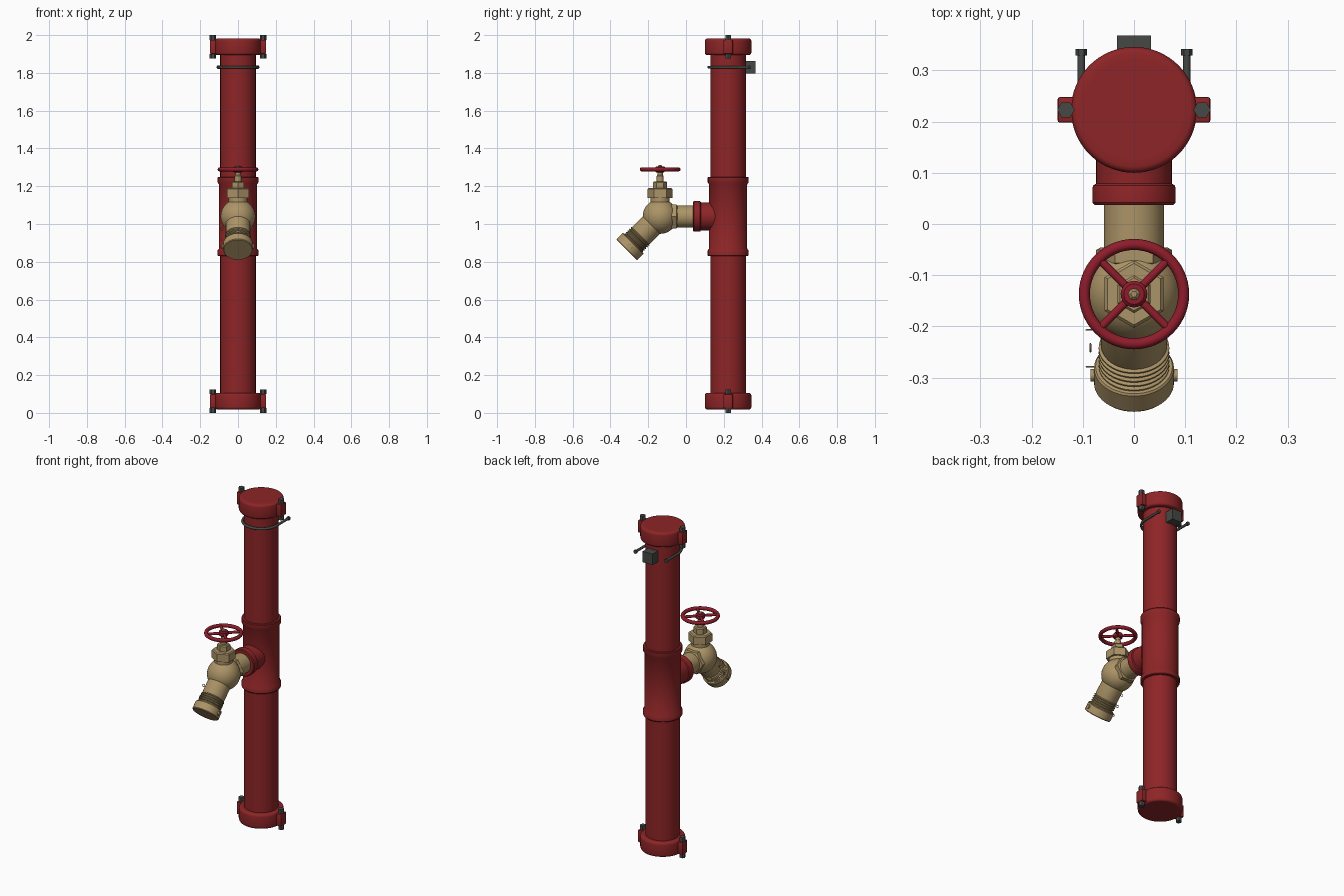
import bpy, bmesh, math
from mathutils import Vector

if "Cube" in bpy.data.objects:
    bpy.data.objects.remove(bpy.data.objects["Cube"])

PY = 0.223                      # riser axis y
VALVE = Vector((0, -0.137, 1.04))  # valve ball centre


def material(name, rgb):
    m = bpy.data.materials.new(name)
    m.diffuse_color = (*rgb, 1)
    m.use_nodes = True
    m.node_tree.nodes["Principled BSDF"].inputs["Base Color"].default_value = m.diffuse_color
    return m


RED = material("red paint", (0.27, 0.018, 0.02))
WHEEL = material("crimson handwheel", (0.27, 0.012, 0.024))
BRASS = material("brass", (0.41, 0.295, 0.135))
DARK = material("dark steel", (0.06, 0.066, 0.06))


def finish(name, bm, mat):
    bmesh.ops.recalc_face_normals(bm, faces=bm.faces)
    me = bpy.data.meshes.new(name)
    bm.to_mesh(me)
    bm.free()
    ob = bpy.data.objects.new(name, me)
    bpy.context.collection.objects.link(ob)
    me.materials.append(mat)
    bpy.ops.object.select_all(action='DESELECT')
    ob.select_set(True)
    bpy.context.view_layer.objects.active = ob
    bpy.ops.object.shade_smooth_by_angle(angle=math.radians(35))
    return ob


def lathe(name, profile, origin, axis, mat, segs=48, turn=0.0):
    """Revolve (radius, height) points about an axis and cap both ends."""
    bm = bmesh.new()
    q = Vector(axis).to_track_quat('Z', 'Y')
    o = Vector(origin)
    rings = []
    for r, h in profile:
        rings.append([bm.verts.new(o + q @ Vector((
            r * math.cos(turn + math.tau * i / segs),
            r * math.sin(turn + math.tau * i / segs), h))) for i in range(segs)])
    for a, b in zip(rings, rings[1:]):
        for i in range(segs):
            j = (i + 1) % segs
            bm.faces.new((a[i], a[j], b[j], b[i]))
    bm.faces.new(rings[0])
    bm.faces.new(rings[-1])
    return finish(name, bm, mat)


def rod(name, a, b, r, mat, segs=16, turn=0.0):
    a, b = Vector(a), Vector(b)
    return lathe(name, [(r, 0), (r, (b - a).length)], a, b - a, mat, segs, turn)


def box(name, centre, size, mat, bevel=0.0):
    bm = bmesh.new()
    bmesh.ops.create_cube(bm, size=1)
    for v in bm.verts:
        v.co = Vector(c + s * k for c, s, k in zip(centre, size, v.co))
    if bevel:
        bmesh.ops.bevel(bm, geom=bm.edges[:], offset=bevel, segments=2,
                        affect='EDGES', profile=0.5)
    return finish(name, bm, mat)


def tube(name, points, r, mat, closed=False, sides=12):
    """Sweep a round section along a path."""
    cu = bpy.data.curves.new(name, 'CURVE')
    cu.dimensions = '3D'
    cu.bevel_depth, cu.bevel_resolution, cu.use_fill_caps = r, sides // 4, True
    sp = cu.splines.new('POLY')
    sp.points.add(len(points) - 1)
    for p, co in zip(sp.points, points):
        p.co = (*co, 1)
    sp.use_cyclic_u = closed
    sp.use_smooth = True
    ob = bpy.data.objects.new(name, cu)
    bpy.context.collection.objects.link(ob)
    cu.materials.append(mat)
    return ob


def circle(centre, r, u, v, n):
    c, u, v = Vector(centre), Vector(u), Vector(v)
    return [c + r * (u * math.cos(math.tau * i / n) + v * math.sin(math.tau * i / n))
            for i in range(n)]


UP = (0, 0, 1)

# riser pipe with closed ends
lathe("riser_pipe", [(0.094, 0.022), (0.094, 1.978)], (0, PY, 0), UP, RED, 64)

# grooved couplings with bolted ears at both ends
for end, zc in (("bottom", 0.062), ("top", 1.938)):
    arc = [(0.111 + 0.012 * math.cos(t), 0.03 * s + 0.014 * math.sin(t))
           for s, angles in ((-1, (-90, -60, -30, 0)), (1, (0, 30, 60, 90)))
           for t in map(math.radians, angles)]
    lathe(end + "_coupling", [(0.095, -0.044)] + arc + [(0.095, 0.044)],
          (0, PY, zc), UP, RED, 64)
    for side, s in (("left", -1), ("right", 1)):
        x = s * 0.133
        tag = f"{end}_{side}_"
        box(tag + "ear", (s * 0.126, PY, zc), (0.046, 0.05, 0.074), RED, 0.004)
        rod(tag + "bolt", (x, PY, zc - 0.06), (x, PY, zc + 0.06), 0.009, DARK)
        for n, k in (("nut", -1), ("head", 1)):
            rod(tag + "bolt_" + n, (x, PY, zc + k * 0.037), (x, PY, zc + k * 0.062),
                0.017, DARK, 6)

# tee fitting: sleeve with end bands, and branch with a collar
lathe("tee_sleeve", [(0.094, 0.83), (0.105, 0.83), (0.108, 0.834), (0.108, 0.86),
                     (0.101, 0.87), (0.101, 1.21), (0.108, 1.22), (0.108, 1.246),
                     (0.105, 1.25), (0.094, 1.25)], (0, PY, 0), UP, RED, 64)
lathe("tee_branch", [(0.074, 0.03), (0.074, 0.144), (0.08, 0.148), (0.081, 0.152),
                     (0.081, 0.181), (0.077, 0.186), (0.06, 0.186)],
      (0, PY, 1.04), (0, -1, 0), RED, 48)

# valve body: inlet nipple, union nut, ball
rod("inlet_nipple", (0, 0.05, 1.04), (0, -0.1, 1.04), 0.059, BRASS, 48)
lathe("inlet_nut", [(0.066, 0), (0.074, 0.005), (0.074, 0.03), (0.066, 0.035)],
      (0, -0.046, 1.04), (0, -1, 0), BRASS, 6)
bm = bmesh.new()
bmesh.ops.create_uvsphere(bm, u_segments=40, v_segments=24, radius=0.092)
bmesh.ops.translate(bm, vec=VALVE, verts=bm.verts)
finish("valve_ball", bm, BRASS)

# bonnet, packing nut and stem
lathe("bonnet_neck", [(0.05, 0.07), (0.05, 0.105)], VALVE, UP, BRASS)
lathe("bonnet_nut", [(0.066, 0.098), (0.066, 0.144), (0.06, 0.15)], VALVE, UP,
      BRASS, 6, math.pi / 2)
lathe("packing_nut", [(0.037, 0.15), (0.037, 0.18), (0.032, 0.186)], VALVE, UP,
      BRASS, 6, math.pi / 2)
lathe("stem", [(0.018, 0.18), (0.018, 0.215), (0.014, 0.22), (0.014, 0.24)],
      VALVE, UP, BRASS, 24)
lathe("stem_tip", [(0.012, 0.24), (0.012, 0.268), (0.006, 0.273)], VALVE, UP, BRASS, 6)

# handwheel with four diagonal spokes
wz = VALVE + Vector((0, 0, 0.249))
tube("handwheel_rim", circle(wz, 0.097, (1, 0, 0), (0, 1, 0), 56), 0.0108, WHEEL, True, 16)
lathe("handwheel_hub", [(0.02, -0.016), (0.026, -0.011), (0.026, 0.01), (0.02, 0.016)],
      wz, UP, WHEEL, 24)
for i in range(4):
    a = math.radians(45 + 90 * i)
    d = Vector((math.cos(a), math.sin(a), 0))
    rod(f"handwheel_spoke_{i + 1}", wz + d * 0.015, wz + d * 0.095, 0.008, WHEEL, 12)

# angled hose outlet with thread rings
OUT = Vector((0, -1, -1)).normalized()
threads = []
for k in range(5):
    h = 0.145 + 0.012 * k
    threads += [(0.063, h), (0.069, h + 0.003), (0.069, h + 0.006), (0.063, h + 0.009)]
lathe("hose_outlet", [(0.065, 0.02), (0.065, 0.14)] + threads + [(0.063, 0.215)],
      VALVE, OUT, BRASS)
lathe("outlet_cap", [(0.066, 0.2), (0.075, 0.2), (0.078, 0.204), (0.078, 0.246),
                     (0.075, 0.25)], VALVE, OUT, BRASS)
for side, s in (("left", -1), ("right", 1)):
    c = VALVE + OUT * 0.224
    rod(side + "_cap_lug", c + Vector((s * 0.07, 0, 0)), c + Vector((s * 0.085, 0, 0)),
        0.012, BRASS, 16)

# loose chain links beside the cap
for i, (y, z) in enumerate(((-0.207, 0.975), (-0.242, 0.92), (-0.279, 0.88))):
    u = (0, 1, 0) if i % 2 else (1, 0, 0)
    tube(f"chain_link_{i + 1}", circle((-0.085, y, z), 0.008, u, UP, 16), 0.0015,
         BRASS, True, 8)

# U-bolt hanger round the top of the riser, with nuts and a back block
R, UZ = 0.103, 1.83
path = [(-R, 0.335, UZ)] + [
    (-R * math.cos(math.pi * i / 32), PY - R * math.sin(math.pi * i / 32), UZ)
    for i in range(33)] + [(R, 0.335, UZ)]
tube("hanger_u_bolt", path, 0.0075, DARK)
for side, s in (("left", -1), ("right", 1)):
    rod(side + "_hanger_nut", (s * R, 0.329, UZ), (s * R, 0.342, UZ), 0.0115, DARK, 6)
box("hanger_block", (0, 0.341, UZ), (0.066, 0.054, 0.066), DARK)
